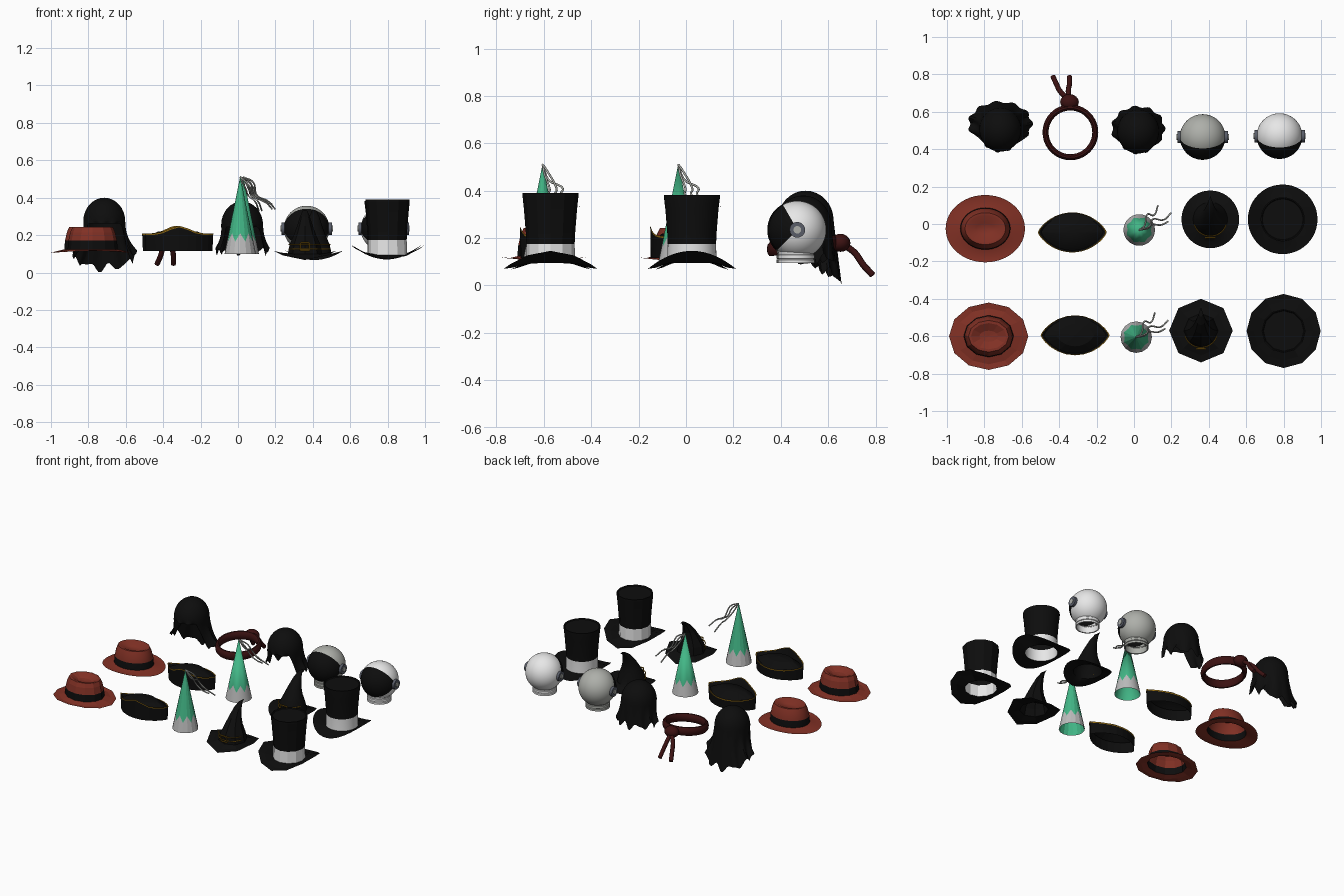
import bpy, bmesh, math
from math import sin, cos, pi, radians
from mathutils import Vector, Matrix

if "Cube" in bpy.data.objects:
    bpy.data.objects.remove(bpy.data.objects["Cube"])


def material(name, r, g, b):
    m = bpy.data.materials.new(name)
    m.use_nodes = True
    m.diffuse_color = (r, g, b, 1)
    m.node_tree.nodes["Principled BSDF"].inputs["Base Color"].default_value = (r, g, b, 1)
    return m


BLACK = material("black_felt", .004, .004, .004)
RUST = material("rust_felt", .22, .03, .018)
WINE = material("wine_cloth", .045, .006, .006)
GOLD = material("gold_trim", .3, .15, .006)
GREEN = material("party_green", .055, .47, .24)
SILVER = material("silver_paper", .5, .5, .5)
GREY = material("grey_shell", .42, .43, .4)
WHITE = material("white_shell", .8, .8, .8)
STEEL = material("steel", .1, .11, .14)


def finish(name, bm, loc, mats, smooth):
    """Turn a bmesh into a placed, coloured object."""
    bmesh.ops.remove_doubles(bm, verts=bm.verts, dist=1e-5)
    bmesh.ops.recalc_face_normals(bm, faces=bm.faces)
    mesh = bpy.data.meshes.new(name)
    bm.to_mesh(mesh)
    bm.free()
    for m in mats:
        mesh.materials.append(m)
    ob = bpy.data.objects.new(name, mesh)
    ob.location = loc
    bpy.context.collection.objects.link(ob)
    if smooth:
        bpy.ops.object.select_all(action='DESELECT')
        ob.select_set(True)
        bpy.context.view_layer.objects.active = ob
        bpy.ops.object.shade_smooth_by_angle(angle=radians(40))
    return ob


def shell(name, loc, n, rings, point, mats, colour=lambda j: 0, smooth=True):
    """Closed rings of n points; point(angle, ring index) gives a position."""
    bm = bmesh.new()
    grid = [[bm.verts.new(point(2 * pi * i / n, j)) for i in range(n)] for j in range(rings)]
    for j in range(rings - 1):
        for i in range(n):
            k = (i + 1) % n
            f = bm.faces.new((grid[j][i], grid[j][k], grid[j + 1][k], grid[j + 1][i]))
            f.material_index = colour(j)
    return finish(name, bm, loc, mats, smooth)


def ball(name, loc, size, mat):
    bm = bmesh.new()
    bmesh.ops.create_uvsphere(bm, u_segments=16, v_segments=10, radius=1,
                              matrix=Matrix.Diagonal((*size, 1)))
    return finish(name, bm, loc, [mat], True)


def disc(name, loc, radius, depth, mat):
    """Cylinder lying along x."""
    bm = bmesh.new()
    bmesh.ops.create_cone(bm, cap_ends=True, segments=20, radius1=radius, radius2=radius,
                          depth=depth, matrix=Matrix.Rotation(pi / 2, 4, 'Y'))
    return finish(name, bm, loc, [mat], True)


def strand(name, loc, pts, width, mat):
    c = bpy.data.curves.new(name, 'CURVE')
    c.dimensions = '3D'
    c.bevel_depth, c.bevel_resolution, c.use_fill_caps = width, 2, True
    s = c.splines.new('BEZIER')
    s.bezier_points.add(len(pts) - 1)
    for b, p in zip(s.bezier_points, pts):
        b.co = p
        b.handle_left_type = b.handle_right_type = 'AUTO'
    c.materials.append(mat)
    ob = bpy.data.objects.new(name, c)
    ob.location = loc
    bpy.context.collection.objects.link(ob)


# Brimmed hat with dented crown: radius x, radius y, height
def brimmed_hat(tag, x, y, n, smooth):
    prof = [(.212, .18, .112), (.175, .15, .114), (.134, .112, .124), (.13, .108, .17),
            (.12, .098, .215), (.108, .085, .243), (.095, .07, .243), (.05, .03, .222), (0, 0, .218)]

    def p(a, j):
        rx, ry, z = prof[j]
        return rx * cos(a), ry * sin(a), z - (.008 * cos(2 * a) if j == 0 else 0)
    shell("brimmed_hat_" + tag, (x, y, 0), n, len(prof), p, [RUST, BLACK], lambda j: j == 2, smooth)


# Cocked hat: almond-shaped wall, gold edge, domed crown inside
def cocked_hat(tag, x, y, n, smooth):
    def p(a, j):
        scale = (.97, .99, 1, .97, .9, .55, 0)[j]
        u, s = cos(a), sin(a)
        top = .208 + (.042 * math.exp(-(u / .4) ** 2) if s < 0 else -.025 * s)
        z = (.115, top - .008, top, top - .003, .185, .218, .228)[j]
        return .184 * u * scale, .107 * s * abs(s) ** .5 * scale, z
    shell("cocked_hat_" + tag, (x, y, 0), n, 7, p, [BLACK, GOLD], lambda j: j in (1, 2), smooth)


# Party cone: zigzag paper band, green upper part and lining, streamers
def party_hat(tag, x, y, n, smooth):
    def p(a, j):
        k = round(a / (2 * pi) * n) % (n // 8) / (n // 8)
        z = (.1, .165 + .045 * abs(2 * k - 1), .515)[j]
        r = .084 * (.515 - z) / .415
        return r * cos(a), r * sin(a), z
    shell("party_cone_" + tag, (x, y, 0), n, 3, p, [SILVER, GREEN], lambda j: j, smooth)
    shell("party_lining_" + tag, (x, y, 0), n, 2,
          lambda a, j: ((1 - j) * .081 * cos(a), (1 - j) * .081 * sin(a), .1 + .39 * j), [GREEN], smooth=smooth)
    for i, (dx, dy, end) in enumerate([(.17, .09, .34), (.155, .045, .365), (.1, .13, .33)]):
        pts = [(0, 0, .51), (dx * .3, dy * .2, .485 - .02 * i), (dx * .45, dy * .65, .41),
               (dx * .75, dy * .6, .385), (dx, dy, end)]
        strand(f"streamer_{tag}_{i}", (x, y, 0), pts, .0045, GREY)


# Pointed hat: saddle brim, crown hooking backwards, belt and buckle
def pointed_hat(tag, x, y, n, radius, smooth):
    prof = [(radius, .092, 0), (radius * .78, .092, 0), (.092, .1, 0), (.082, .15, 0), (.06, .2, .008),
            (.042, .25, .025), (.026, .3, .055), (.013, .33, .088), (0, .335, .125)]

    def p(a, j):
        r, z, back = prof[j]
        sag = .025 * cos(2 * a) * (r / radius) ** 2 if j < 2 else 0
        return r * cos(a), r * sin(a) + back, z + sag
    shell("pointed_hat_" + tag, (x, y, 0), n, len(prof), p, [BLACK], smooth=smooth)
    for z in (.125, .15):
        arc = [(.09 * sin(t / 4), -.09 * cos(t / 4), z) for t in range(-5, 6)]
        strand(f"belt_edge_{tag}_{z}", (x, y, 0), arc, .003, GOLD)
    frame = [(s * .024, -.098, z) for s, z in ((-1, .118), (1, .118), (1, .158), (-1, .158), (-1, .118))]
    for i in range(4):
        strand(f"buckle_{tag}_{i}", (x, y, 0), frame[i:i + 2], .004, GOLD)


# Top hat: saddle brim, white band, tall flared crown
def top_hat(tag, x, y, n, radius, top, smooth):
    prof = [(radius, .108), (radius * .8, .1), (.104, .094), (.102, .175), (.104, .22), (.112, .32),
            (.118, top - .012), (.118, top), (.112, top), (.108, top - .006), (0, top - .006)]

    def p(a, j):
        r, z = prof[j]
        sag = .038 * cos(2 * a) * (r / radius) ** 2 if j < 2 else 0
        return r * cos(a), r * sin(a), z + sag
    shell("top_hat_" + tag, (x, y, 0), n, len(prof), p, [BLACK, WHITE], lambda j: j == 2, smooth)


brimmed_hat("front", -.777, -.6, 12, False)
brimmed_hat("middle", -.795, -.025, 48, True)
cocked_hat("front", -.315, -.595, 24, False)
cocked_hat("middle", -.33, -.045, 48, True)
party_hat("front", .012, -.605, 16, False)
party_hat("middle", .028, -.032, 32, True)
pointed_hat("front", .358, -.57, 8, .17, False)
pointed_hat("middle", .408, .025, 40, .154, True)
top_hat("front", .8, -.572, 12, .198, .39, False)
top_hat("middle", .795, .025, 48, .186, .382, True)


# Round helmet with wedge visor, ear discs and ribbed collar
def helmet(tag, x, y, mat):
    r, z = .122, .235
    bm = bmesh.new()
    bmesh.ops.create_uvsphere(bm, u_segments=48, v_segments=24, radius=r,
                              matrix=Matrix.Rotation(pi / 2, 4, 'Y'))
    for f in bm.faces:
        c = f.calc_center_median()
        f.material_index = int(-48 < math.degrees(math.atan2(c.z, -c.y)) < 60)
    bmesh.ops.delete(bm, geom=[f for f in bm.faces if f.calc_center_median().z < -.108], context='FACES')
    finish("helmet_" + tag, bm, (x, y, z), [mat, BLACK], True)
    for s in (-1, 1):
        disc(f"ear_disc_{tag}_{s}", (x + s * .123, y, z), .033, .024, STEEL)
        disc(f"ear_cap_{tag}_{s}", (x + s * .132, y, z), .016, .016, GREY)
    prof = [(.07, .13), (.07, .095), (.078, .095), (.078, .108), (.073, .111), (.078, .114),
            (.078, .128), (.074, .131), (.078, .15)]
    shell("collar_" + tag, (x, y - .005, 0), 32, len(prof),
          lambda a, j: (prof[j][0] * cos(a), prof[j][0] * sin(a), prof[j][1]), [mat])


helmet("grey", .367, .465, GREY)
helmet("white", .778, .47, WHITE)


# Wig: dome over a curtain of hair, open at the face, ragged hem
def wig(name, x, y, top, side, back, flare, shift):
    eq = top - .125

    def p(a, j):
        front, rear = -sin(a), max(0, sin(a))
        if j <= 8:
            phi = j / 8 * pi / 2
            return .112 * sin(phi) * cos(a), .118 * sin(phi) * sin(a), eq + .125 * cos(phi)
        t = (j - 8) / 10
        face = min(1, max(0, (front - .5) / .15))
        hem = side + (back - side) * rear + .018 * cos(9 * a) + .01 * sin(14 * a)
        hem += (eq - .012 - hem) * face
        wide = 1 + flare * t ** 2.5 * (1 - face)
        wave = 1 + .05 * t * cos(11 * a)
        return .112 * cos(a) * wide * wave, .118 * sin(a) * wave + shift * t * (1 - face), eq + (hem - eq) * t
    shell(name, (x, y, 0), 72, 19, p, [BLACK])


wig("long_hair", -.715, .505, .4, .1, .025, .5, .03)
wig("bob_hair", .022, .495, .38, .115, .115, .25, .015)

# Tied headband: oval-section ring, knot and two tails
section = [(.016 * cos(t * pi / 5), .03 * sin(t * pi / 5)) for t in range(11)]
shell("headband", (-.34, .49, 0), 40, 11,
      lambda a, j: ((.133 + section[j][0]) * cos(a), (.133 + section[j][0]) * sin(a),
                    .168 + section[j][1] + .015 * sin(a)), [WINE])
ball("headband_knot", (-.345, .652, .18), (.05, .042, .038), WINE)
for side, x_end in (("left", 0), ("right", -.088)):
    strand("headband_tail_" + side, (-.345, .66, 0),
           [(0, 0, .175), (x_end * .5 - .006, .05, .14), (x_end * .8, .09, .085), (x_end, .127, .045)], .014, WINE)
